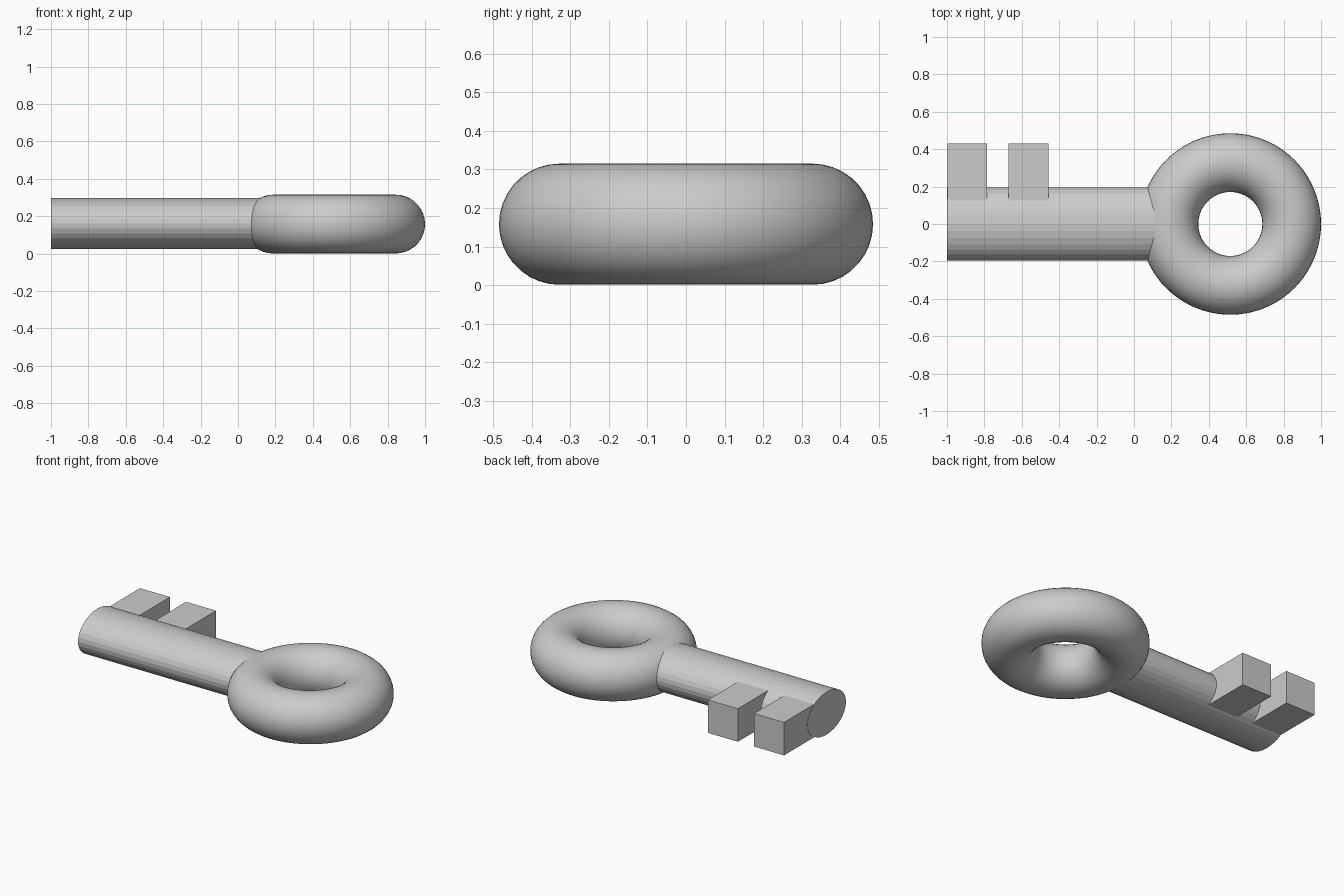
import bpy
import math

if "Cube" in bpy.data.objects:
    bpy.data.objects.remove(bpy.data.objects["Cube"])

Z = 0.158  # shared mid-height of the key


def tooth(name, x0, x1):
    y0, y1, height = 0.04, 0.43, 0.212
    bpy.ops.mesh.primitive_cube_add(size=1, location=((x0 + x1) / 2, (y0 + y1) / 2, Z + 0.002))
    ob = bpy.context.object
    ob.name = name
    ob.scale = (x1 - x0, y1 - y0, height)
    bpy.ops.object.transform_apply(location=False, rotation=False, scale=True)


# Ring-shaped handle
bpy.ops.mesh.primitive_torus_add(major_radius=0.328, minor_radius=0.157,
                                 major_segments=80, minor_segments=36,
                                 location=(0.515, 0, Z))
bpy.context.object.name = "ring_handle"
bpy.ops.object.shade_smooth()

# Flattened round shaft running into the ring
x0, x1 = -1.0, 0.2
bpy.ops.mesh.primitive_cylinder_add(vertices=32, radius=1, depth=x1 - x0,
                                    location=((x0 + x1) / 2, 0, Z + 0.003),
                                    rotation=(0, math.pi / 2, 0))
shaft = bpy.context.object
shaft.name = "shaft"
shaft.scale = (0.137, 0.196, 1)
bpy.ops.object.transform_apply(location=False, rotation=True, scale=True)

# Two blocky teeth near the tip
tooth("tooth_tip", -0.998, -0.785)
tooth("tooth_inner", -0.67, -0.457)
